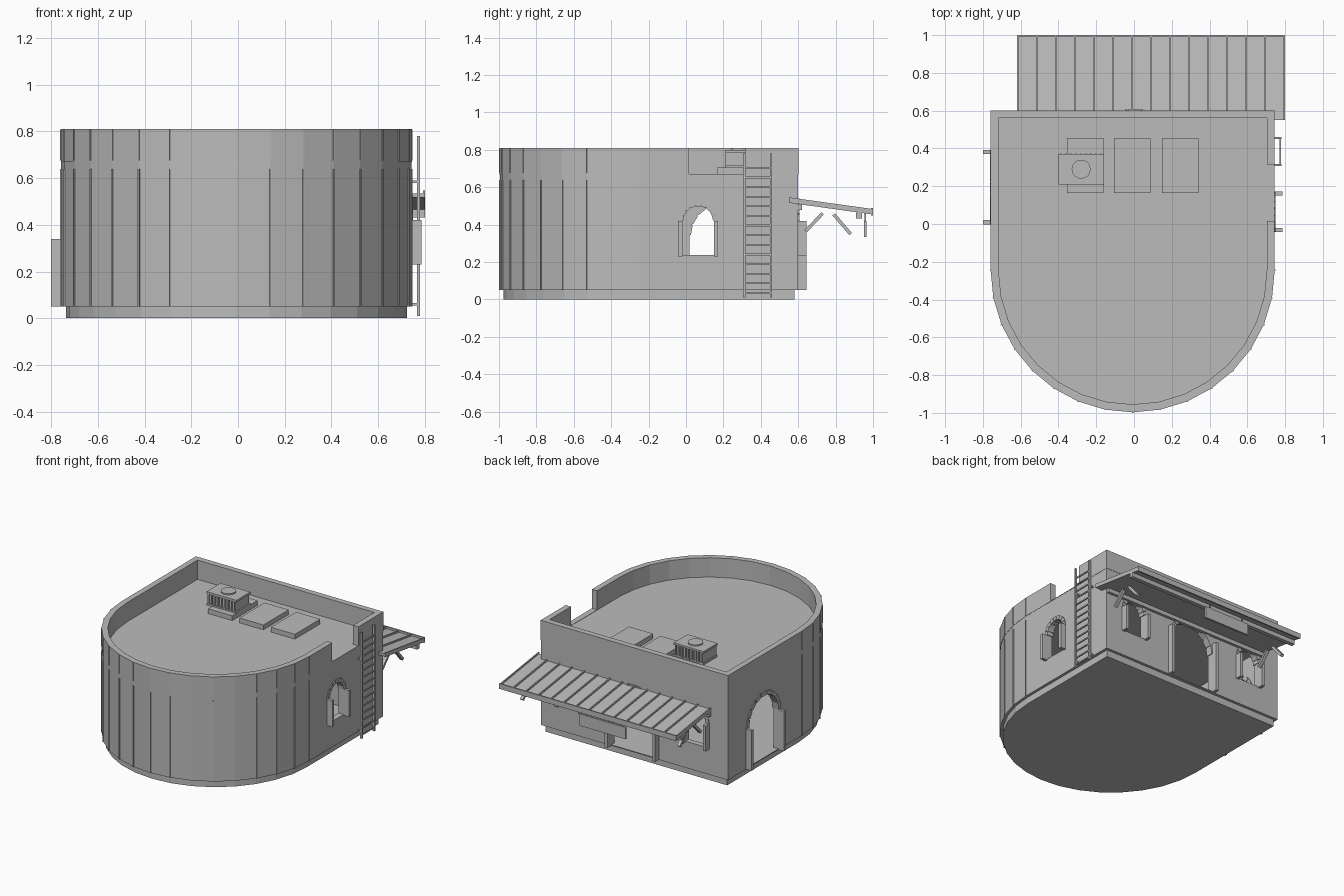
import bpy, bmesh, math
from mathutils import Vector, Matrix

cube = bpy.data.objects.get("Cube")
if cube:
    bpy.data.objects.remove(cube)

stone = bpy.data.materials.new("plain grey")
GREY = (0.5, 0.5, 0.5, 1)
stone.diffuse_color = GREY
stone.use_nodes = True
stone.node_tree.nodes["Principled BSDF"].inputs["Base Color"].default_value = GREY

CX, CY, R, BACK = -0.007, -0.245, 0.75, 0.6
SEGS = 16


def finish(name, bm):
    bmesh.ops.recalc_face_normals(bm, faces=bm.faces)
    mesh = bpy.data.meshes.new(name)
    bm.to_mesh(mesh)
    bm.free()
    mesh.materials.append(stone)
    obj = bpy.data.objects.new(name, mesh)
    bpy.context.collection.objects.link(obj)
    return obj


def add_box(bm, lo, hi):
    lo, hi = Vector(lo), Vector(hi)
    mat = Matrix.Translation((lo + hi) / 2) @ Matrix.Diagonal((hi - lo).to_4d())
    bmesh.ops.create_cube(bm, size=1, matrix=mat)


def boxes(name, pairs):
    bm = bmesh.new()
    for lo, hi in pairs:
        add_box(bm, lo, hi)
    return finish(name, bm)


def add_prism(bm, near, far):
    """Solid between two matching loops of points."""
    a = [bm.verts.new(p) for p in near]
    b = [bm.verts.new(p) for p in far]
    bm.faces.new(a)
    bm.faces.new(b[::-1])
    for i in range(len(a)):
        j = (i + 1) % len(a)
        bm.faces.new((a[i], b[i], b[j], a[j]))


def outline(inset, z):
    """Straight back, half-round front."""
    r = R - inset
    pts = [Vector((CX + r, BACK - inset, z)), Vector((CX - r, BACK - inset, z))]
    for i in range(SEGS + 1):
        t = math.pi + math.pi * i / SEGS
        pts.append(Vector((CX + r * math.cos(t), CY + r * math.sin(t), z)))
    return pts


def slab(name, inset, z0, z1):
    bm = bmesh.new()
    add_prism(bm, outline(inset, z0), outline(inset, z1))
    return finish(name, bm)


def ring(name, outer, inner, z0, z1):
    bm = bmesh.new()
    loops = [[bm.verts.new(p) for p in outline(i, z)]
             for i, z in ((outer, z0), (outer, z1), (inner, z1), (inner, z0))]
    n = len(loops[0])
    for k in range(4):
        a, b = loops[k], loops[(k + 1) % 4]
        for i in range(n):
            j = (i + 1) % n
            bm.faces.new((a[i], a[j], b[j], b[i]))
    return finish(name, bm)


def cut(obj, cutters):
    for c in cutters:
        mod = obj.modifiers.new("opening", 'BOOLEAN')
        mod.operation, mod.solver, mod.object = 'DIFFERENCE', 'EXACT', c
    bpy.context.view_layer.update()
    done = obj.evaluated_get(bpy.context.evaluated_depsgraph_get())
    mesh = bpy.data.meshes.new_from_object(done)
    obj.modifiers.clear()
    obj.data = mesh
    for c in cutters:
        bpy.data.objects.remove(c)


# Wall frames: along the wall, outward, up
WALLS = {
    "right": lambda u, d, z: Vector((CX + R + d, u, z)),
    "left": lambda u, d, z: Vector((CX - R - d, u, z)),
    "back": lambda u, d, z: Vector((u, BACK + d, z)),
}

# Openings: name, wall, centre, half width, sill, spring height, pilaster top
OPENINGS = [
    ("side_window", "right", 0.065, 0.085, 0.23, 0.42, 0.42),
    ("side_door", "left", 0.195, 0.175, 0.05, 0.34, 0.34),
    ("back_door", "back", 0.0, 0.18, 0.05, 0.34, 0.42),
    ("back_window_left", "back", 0.5, 0.085, 0.235, 0.42, 0.42),
    ("back_window_right", "back", -0.5, 0.085, 0.235, 0.42, 0.42),
]
PILASTER = 0.022

# Plinth, walls, floor, roof and parapet
slab("plinth", 0.02, 0, 0.05)
slab("floor", 0.03, 0.05, 0.056)
slab("roof", 0.03, 0.63, 0.67)
walls = ring("walls", 0, 0.04, 0.05, 0.668)
parapet = ring("parapet", -0.002, 0.04, 0.668, 0.81)
cut(parapet, [boxes("notch_cutter", [((0.6, 0.015, 0.672), (0.9, 0.315, 1))])])

cutters = []
for name, wall, c, w, sill, spring, top in OPENINGS:
    at = WALLS[wall]
    arc = [(c + w * math.cos(math.pi * i / 12), spring + w * math.sin(math.pi * i / 12))
           for i in range(13)]
    prof = [(c - w, sill + 0.007), (c + w, sill + 0.007)] + arc
    bm = bmesh.new()
    add_prism(bm, [at(u, -0.1, z) for u, z in prof], [at(u, 0.1, z) for u, z in prof])
    bmesh.ops.remove_doubles(bm, verts=bm.verts, dist=1e-5)
    cutters.append(finish(name + "_cutter", bm))

    # Pilasters beside the opening
    bm = bmesh.new()
    for s in (-1, 1):
        a, b = c + s * w, c + s * (w + PILASTER)
        foot = [at(u, -0.03, z) for u, z in ((a, sill), (b, sill), (b, top), (a, top))]
        face = [at(u, 0.043, z) for u, z in ((a, sill), (b, sill), (b, top), (a, top))]
        add_prism(bm, foot, face)
    finish(name + "_pilasters", bm)

    # Wedge stones around the arch
    bm = bmesh.new()
    count = 9
    for i in range(count):
        t0 = math.pi * (i + 0.06) / count
        t1 = math.pi * (i + 0.94) / count
        quad = [(c + r * math.cos(t), spring + r * math.sin(t))
                for r, t in ((w - 0.006, t0), (w + 0.022, t0), (w + 0.022, t1), (w - 0.006, t1))]
        add_prism(bm, [at(u, -0.045, z) for u, z in quad], [at(u, 0.006, z) for u, z in quad])
    finish(name + "_arch_stones", bm)
cut(walls, cutters)

# Seam strips on the rounded front
bm = bmesh.new()
for i in range(SEGS + 1):
    t = math.pi + math.pi * i / SEGS
    turn = Matrix.Translation((CX, CY, 0)) @ Matrix.Rotation(t, 4, 'Z')
    for z0, z1 in ((0.05, 0.638), (0.675, 0.808)):
        place = turn @ Matrix.Translation((R, 0, (z0 + z1) / 2))
        bmesh.ops.create_cube(bm, size=1, matrix=place @ Matrix.Diagonal((0.01, 0.007, z1 - z0, 1)))
finish("wall_seams", bm)

# Roof hatches and cooling unit
boxes("roof_hatches", [((x, 0.165, 0.665), (x + 0.193, 0.455, 0.705))
                       for x in (-0.355, -0.105, 0.148)])
unit = [((-0.39, 0.22, 0.70), (-0.17, 0.36, 0.785)),
        ((-0.4, 0.21, 0.785), (-0.16, 0.37, 0.8)),
        ((-0.4, 0.21, 0.70), (-0.16, 0.37, 0.715))]
for i in range(9):
    x = -0.392 + i * 0.0265
    unit.append(((x, 0.212, 0.71), (x + 0.009, 0.372, 0.79)))
boxes("cooling_unit", unit)
bm = bmesh.new()
bmesh.ops.create_cone(bm, cap_ends=True, segments=20, radius1=0.05, radius2=0.05, depth=0.012,
                      matrix=Matrix.Translation((-0.28, 0.29, 0.803)))
finish("fan_cover", bm)

# Ladder with wall brackets
RAILS = (0.312, 0.455)
ladder = [((0.766, y - 0.006, 0.01), (0.78, y + 0.006, 0.78)) for y in RAILS]
ladder += [((0.769, RAILS[0], 0.03 + i * 0.0515), (0.777, RAILS[1], 0.039 + i * 0.0515))
           for i in range(14)]
ladder += [((0.735, y - 0.005, z), (0.77, y + 0.005, z + 0.01))
           for y in RAILS for z in (0.055, 0.58)]
boxes("ladder", ladder)

# Sloped awning with raised seams
X0, X1 = -0.62, 0.8
bm = bmesh.new()


def awning_strip(x0, x1, low, high):
    prof = [(0.55, 0.517 + low), (0.995, 0.455 + low), (0.995, 0.455 + high), (0.55, 0.517 + high)]
    add_prism(bm, [(x0, y, z) for y, z in prof], [(x1, y, z) for y, z in prof])


awning_strip(X0, X1, 0, 0.018)
for i in range(15):
    x = X0 + (X1 - X0 - 0.008) * i / 14
    awning_strip(x, x + 0.008, 0.015, 0.029)
finish("awning", bm)
boxes("awning_beams", [((X0, 0.91, 0.432), (X1, 0.94, 0.465)),
                       ((X0, 0.595, 0.478), (0.74, 0.62, 0.508)),
                       ((X0, 0.99, 0.45), (X1, 1.0, 0.488))])

# Awning braces
bm = bmesh.new()
for x in (-0.56, 0.7):
    for (y0, z0), (y1, z1) in (((0.64, 0.365), (0.73, 0.46)), ((0.79, 0.455), (0.88, 0.35))):
        side = Vector((0, z0 - z1, y1 - y0)).normalized() * 0.009
        a, b = Vector((0, y0, z0)), Vector((0, y1, z1))
        loop = [a - side, b - side, b + side, a + side]
        add_prism(bm, [p + Vector((x - 0.012, 0, 0)) for p in loop],
                  [p + Vector((x + 0.012, 0, 0)) for p in loop])
finish("awning_braces", bm)

# Hanging board
boxes("hanging_board", [((-0.19, 0.951, 0.335), (0.18, 0.965, 0.42)),
                        ((-0.15, 0.955, 0.41), (-0.14, 0.962, 0.465)),
                        ((0.13, 0.955, 0.41), (0.14, 0.962, 0.465))])
